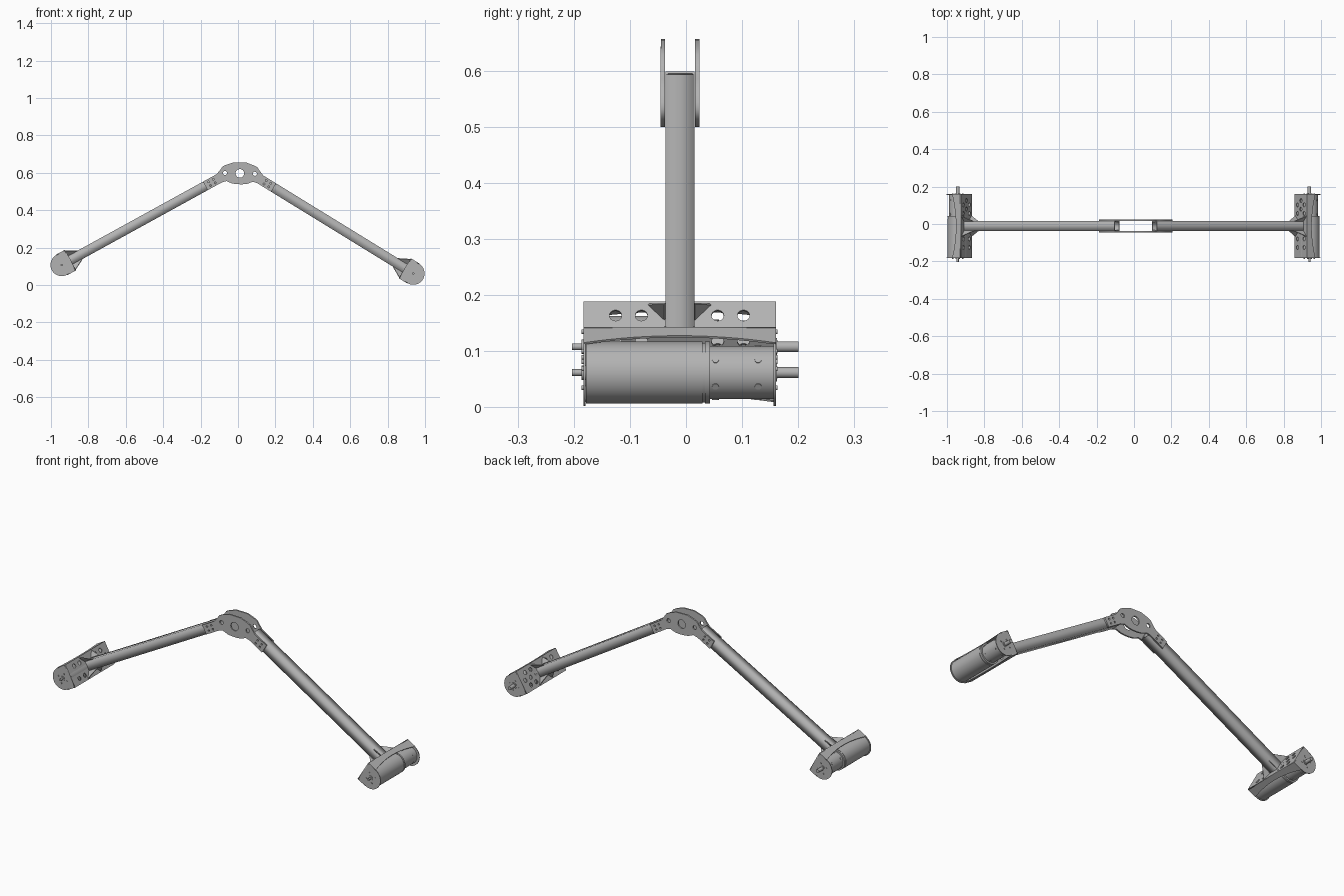
import bpy, bmesh, math
from mathutils import Matrix, Vector

cube = bpy.data.objects.get("Cube")
if cube:
    bpy.data.objects.remove(cube, do_unlink=True)

grey = bpy.data.materials.new("metal_grey")
grey.use_nodes = True
COLOUR = (0.45, 0.45, 0.45, 1)
grey.diffuse_color = COLOUR
grey.node_tree.nodes["Principled BSDF"].inputs["Base Color"].default_value = COLOUR

# Overall layout
HUB = Matrix.Translation((0.01, -0.0105, 0.597)) @ Matrix.Rotation(math.radians(1.4), 4, 'Y')
ANGLE = math.radians(30.2)
PIVOT = 0.06      # arm axis meets the hub's centre line here
REACH = 1.0187    # pivot to motor axis
TUBE = 0.026      # half the tube width
HALF = 0.1715     # half the bracket length
BACK = -0.052     # bracket back plate, measured from the motor axis
SIDE = 0.0625     # half the bracket height

# Planes in which flat parts are drawn
SIDE_ON = Matrix.Rotation(math.pi / 2, 4, 'X')
END_ON = Matrix(((0, 0, 1, 0), (1, 0, 0, 0), (0, 1, 0, 0), (0, 0, 0, 1)))
FLAT = Matrix.Identity(4)


def add_object(name, mesh, matrix):
    obj = bpy.data.objects.new(name, mesh)
    bpy.context.collection.objects.link(obj)
    mesh.materials.clear()
    mesh.materials.append(grey)
    obj.matrix_world = matrix
    return obj


def circle(x, y, r, n=20):
    return [(x + r * math.cos(2 * math.pi * i / n), y + r * math.sin(2 * math.pi * i / n))
            for i in range(n)]


def square(h):
    return [(-h, -h), (h, -h), (h, h), (-h, h)]


def plate(name, loops, thickness, matrix):
    """Flat sheet: first loop is the outline, the others are holes."""
    curve = bpy.data.curves.new(name, 'CURVE')
    curve.dimensions = '2D'
    curve.fill_mode = 'BOTH'
    curve.extrude = thickness / 2
    for loop in loops:
        spline = curve.splines.new('POLY')
        spline.points.add(len(loop) - 1)
        for point, (x, y) in zip(spline.points, loop):
            point.co = (x, y, 0, 1)
        spline.use_cyclic_u = True
    temp = bpy.data.objects.new(name + "_curve", curve)
    mesh = bpy.data.meshes.new_from_object(temp)
    bpy.data.objects.remove(temp)
    bpy.data.curves.remove(curve)
    return add_object(name, mesh, matrix)


def rod(name, frame, r, y0, y1, x=0, z=0, n=40):
    """Cylinder along the motor axis."""
    bm = bmesh.new()
    bmesh.ops.create_cone(bm, cap_ends=True, segments=n, radius1=r, radius2=r, depth=y1 - y0,
                          matrix=Matrix.Translation((x, (y0 + y1) / 2, z)) @ SIDE_ON)
    mesh = bpy.data.meshes.new(name)
    bm.to_mesh(mesh)
    bm.free()
    obj = add_object(name, mesh, frame)
    bpy.ops.object.select_all(action='DESELECT')
    obj.select_set(True)
    bpy.context.view_layer.objects.active = obj
    bpy.ops.object.shade_smooth_by_angle(angle=math.radians(35))
    return obj


def gusset(name, frame, sy, sz):
    """Diagonal web from a tube corner out to the back plate."""
    corner = Vector((BACK, sy * TUBE, sz * TUBE))
    points = [corner, corner - Vector((0.06, 0, 0)), Vector((BACK, sy * 0.056, sz * 0.058))]
    normal = Vector((0, sy, -sz)).normalized() * 0.002
    bm = bmesh.new()
    a = [bm.verts.new(p + normal) for p in points]
    b = [bm.verts.new(p - normal) for p in points]
    bm.faces.new(a)
    bm.faces.new(b[::-1])
    for i in range(3):
        j = (i + 1) % 3
        bm.faces.new((a[i], b[i], b[j], a[j]))
    bmesh.ops.recalc_face_normals(bm, faces=bm.faces)
    mesh = bpy.data.meshes.new(name)
    bm.to_mesh(mesh)
    bm.free()
    add_object(name, mesh, frame)


def on_arm(u, v):
    """Arm coordinates to hub plate coordinates."""
    c, s = math.cos(ANGLE), math.sin(ANGLE)
    return (PIVOT + u * c + v * s, -u * s + v * c)


# Hub plates: rounded centre with a tab along each arm
half = [(0.035, 0.058), (0.075, 0.044), (0.094, 0.034), (0.106, 0.016),
        on_arm(0.06, TUBE), on_arm(0.142, TUBE), on_arm(0.142, -TUBE),
        on_arm(0.055, -TUBE), (0.07, -0.043), (0.04, -0.055), (0.015, -0.058)]
outline = half + [(-x, z) for x, z in reversed(half)]
holes = [circle(0, 0, 0.023, 32)]
for s in (1, -1):
    holes.append(circle(s * 0.08, 0, 0.011))
    for u in (0.088, 0.117):
        for v in (-0.011, 0.011):
            x, z = on_arm(u, v)
            holes.append(circle(s * x, z, 0.005, 12))
for name, y in (("hub_plate_front", -0.0305), ("hub_plate_back", 0.0305)):
    plate(name, [outline] + holes, 0.008, HUB @ Matrix.Translation((0, y, 0)) @ SIDE_ON)

# Shared bracket outlines
end_outline = [(BACK, SIDE)] + [(0.06 * math.sin(t), 0.06 * math.cos(t))
               for t in [math.pi * i / 24 for i in range(25)]] + [(BACK, -SIDE)]
flange_outline = [(BACK, -HALF), (BACK, HALF)]
for i in range(17):
    k = 1 - i / 8
    flange_outline.append((-0.024 + 0.024 * k * k, HALF * k))
back_holes = []
for s in (1, -1):
    for y, z in ((0.068, 0.034), (0.114, 0.034), (0.068, -0.034), (0.114, -0.034),
                 (0.091, 0), (0.137, 0)):
        back_holes.append(circle(s * y, z, 0.011))
back_outline = [(-HALF, -SIDE), (HALF, -SIDE), (HALF, SIDE), (-HALF, SIDE)]

for side, s in (("left", 1), ("right", -1)):
    c, n = math.cos(ANGLE), math.sin(ANGLE)
    arm = HUB @ Matrix(((s * c, 0, n, PIVOT * s), (0, 1, 0, 0), (-n, 0, s * c, 0), (0, 0, 0, 1)))
    pod = arm @ Matrix.Translation((REACH, -0.001, 0))

    # Hollow square arm
    start, end = 0.047, REACH + BACK
    plate(side + "_arm_tube", [square(TUBE), square(TUBE - 0.004)], end - start,
          arm @ Matrix.Translation(((start + end) / 2, 0, 0)) @ END_ON)

    # Bracket: perforated back, curved flanges, rounded ends, gussets
    plate(side + "_bracket_back", [back_outline] + back_holes, 0.004,
          pod @ Matrix.Translation((BACK, 0, 0)) @ END_ON)
    for tag, z in (("upper", s), ("lower", -s)):
        plate(f"{side}_{tag}_bracket_flange", [flange_outline], 0.004,
              pod @ Matrix.Translation((0, 0, z * (SIDE - 0.002))) @ FLAT)
    for tag, y in (("front", -1), ("back", 1)):
        plate(f"{side}_{tag}_bracket_end", [end_outline], 0.004,
              pod @ Matrix.Translation((0, y * (HALF - 0.002), 0)) @ SIDE_ON)
        for z in (1, -1):
            gusset(f"{side}_{tag}_gusset", pod, y, z)
        # End bolts
        for i in range(4):
            t = math.pi * (i / 2 + 0.25)
            y0 = y * HALF
            rod(f"{side}_{tag}_end_bolt", pod, 0.004, y0 - 0.003, y0 + 0.003,
                0.028 * math.cos(t), 0.028 * math.sin(t), 12)

    # Motor, gearbox and shafts
    rod(side + "_motor_can", pod, 0.055, -0.167, 0.041, n=64)
    rod(side + "_motor_groove", pod, 0.053, 0.041, 0.045, n=64)
    rod(side + "_motor_rim", pod, 0.055, 0.045, 0.054, n=64)
    rod(side + "_gearbox", pod, 0.047, 0.054, 0.168, n=64)
    rod(side + "_front_shaft", pod, 0.006, -0.192, -0.165, n=20)
    rod(side + "_front_boss", pod, 0.013, -0.175, -0.165, n=28)
    rod(side + "_drive_shaft", pod, 0.0097, 0.165, 0.212, n=28)
    rod(side + "_drive_boss", pod, 0.016, 0.165, 0.174, n=28)

    # Screws around the gearbox
    for y in (0.064, 0.140):
        for i in range(6):
            turn = Matrix.Rotation(math.pi / 3 * i + math.pi / 6, 4, 'Y')
            radial = pod @ Matrix.Translation((0, y, 0)) @ turn @ Matrix.Rotation(math.pi / 2, 4, 'X')
            rod(side + "_gearbox_screw", radial, 0.006, 0.044, 0.0485, n=12)
